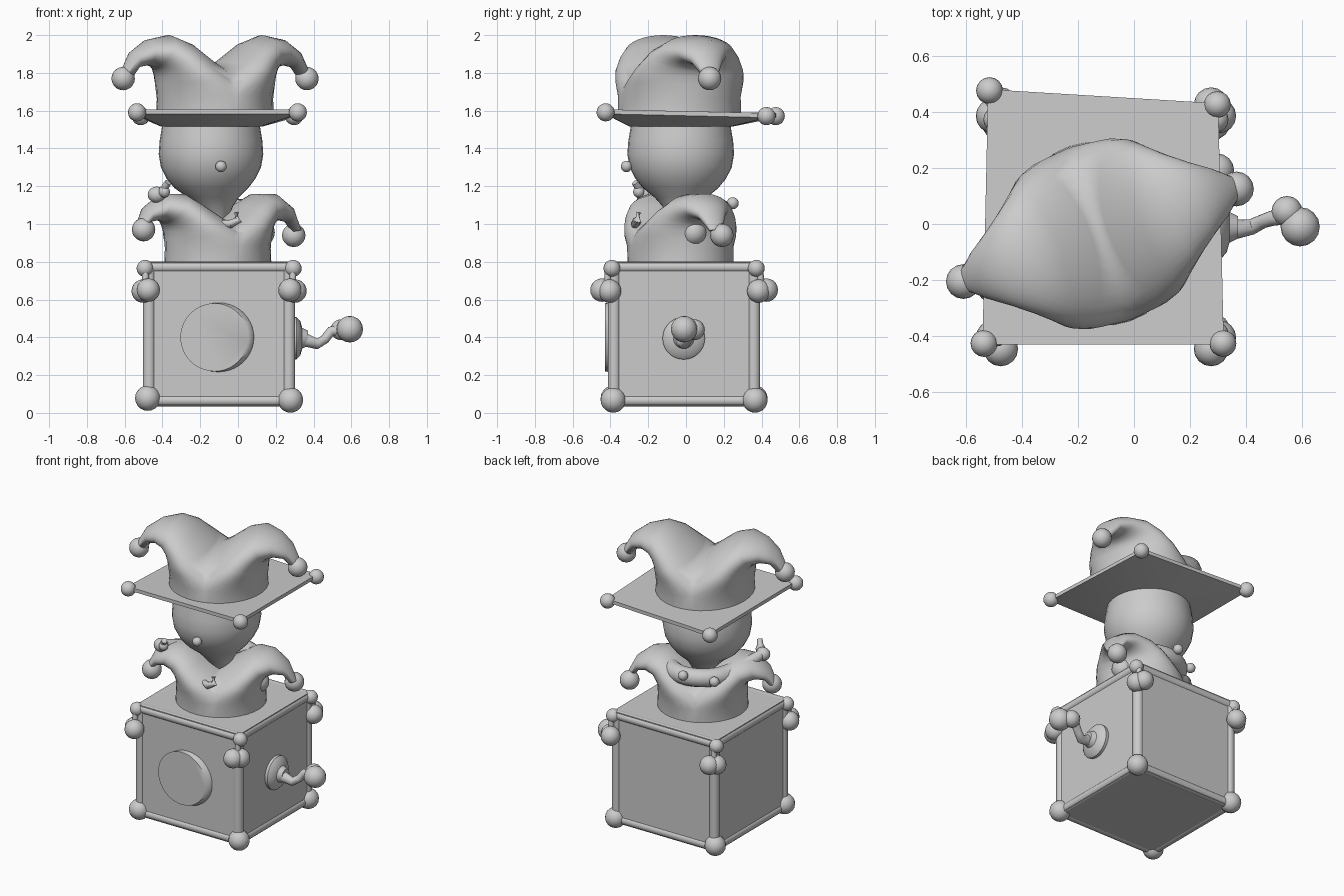
import bpy, bmesh, math
from mathutils import Vector as V, Matrix

if "Cube" in bpy.data.objects:
    bpy.data.objects.remove(bpy.data.objects["Cube"], do_unlink=True)

grey = bpy.data.materials.new("plain_grey")
grey.use_nodes = True
COLOUR = (0.6, 0.6, 0.6, 1)
grey.diffuse_color = COLOUR
grey.node_tree.nodes["Principled BSDF"].inputs["Base Color"].default_value = COLOUR


def finish(name, bm, angle=40):
    bmesh.ops.recalc_face_normals(bm, faces=bm.faces)
    mesh = bpy.data.meshes.new(name)
    bm.to_mesh(mesh)
    bm.free()
    ob = bpy.data.objects.new(name, mesh)
    bpy.context.collection.objects.link(ob)
    mesh.materials.append(grey)
    bpy.ops.object.select_all(action='DESELECT')
    ob.select_set(True)
    bpy.context.view_layer.objects.active = ob
    bpy.ops.object.shade_smooth_by_angle(angle=math.radians(angle))
    return ob


def skin(rings, n=32):
    """Skin a row of ellipses, each given as (centre, half axis, half axis)."""
    bm = bmesh.new()
    rows = []
    for c, a, b in rings:
        turns = [2 * math.pi * i / n for i in range(n)]
        rows.append([bm.verts.new(V(c) + V(a) * math.cos(t) + V(b) * math.sin(t)) for t in turns])
    for r, s in zip(rows, rows[1:]):
        for i in range(n):
            j = (i + 1) % n
            bm.faces.new((r[i], r[j], s[j], s[i]))
    bm.faces.new(rows[0])
    bm.faces.new(rows[-1])
    return bm


def ball(name, pos, r, scale=(1, 1, 1)):
    bm = bmesh.new()
    bmesh.ops.create_uvsphere(bm, u_segments=16, v_segments=10, radius=r)
    for v in bm.verts:
        v.co = V(p * s for p, s in zip(v.co, scale)) + V(pos)
    return finish(name, bm)


def tube(name, points, radii):
    """Round tube along a path."""
    pts = [V(p) for p in points]
    rings = []
    for i, (p, r) in enumerate(zip(pts, radii)):
        d = (pts[min(i + 1, len(pts) - 1)] - pts[max(i - 1, 0)]).normalized()
        side = d.cross(V((0, 1, 0)) if abs(d.z) > 0.9 else V((0, 0, 1))).normalized()
        rings.append((p, side * r, d.cross(side) * r))
    return finish(name, skin(rings, 16))


def two_horns(name, centre, degrees, sections):
    """Two opposite drooping points; each section is outer (u, z), inner (u, z), half width."""
    t = math.radians(degrees)
    u, w = V((math.cos(t), math.sin(t), 0)), V((-math.sin(t), math.cos(t), 0))
    rings = []
    for uo, zo, ui, zi, width in sections:
        o, i = u * uo + V((0, 0, zo)), u * ui + V((0, 0, zi))
        rings.append(((o + i) / 2, (o - i) / 2, w * width))
    bm = skin(rings)
    # Keep one half, then copy it half a turn round and weld the valley
    bmesh.ops.bisect_plane(bm, geom=bm.verts[:] + bm.edges[:] + bm.faces[:],
                           plane_co=(0, 0, 0), plane_no=u, clear_inner=True)
    copy = bmesh.ops.duplicate(bm, geom=bm.verts[:] + bm.edges[:] + bm.faces[:])["geom"]
    bmesh.ops.rotate(bm, verts=[g for g in copy if isinstance(g, bmesh.types.BMVert)],
                     matrix=Matrix.Rotation(math.pi, 3, 'Z'))
    bmesh.ops.remove_doubles(bm, verts=bm.verts, dist=0.002)
    bmesh.ops.translate(bm, verts=bm.verts, vec=centre)
    return finish(name, bm, 75)


# Box: panels, rounded edge rails, corner balls and hanging bells
BX, BY = -0.1, -0.01
bm = bmesh.new()
bmesh.ops.create_cube(bm, size=1)
for v in bm.verts:
    v.co = V((BX + v.co.x * 0.78, BY + v.co.y * 0.78, 0.42 + v.co.z * 0.76))
finish("box_panels", bm)

E = 0.37
for s in (-1, 1):
    for z in (0.065, 0.772):
        tube("box_rail_x", [(BX - E, BY + s * E, z), (BX + E, BY + s * E, z)], [0.03] * 2)
        tube("box_rail_y", [(BX + s * E, BY - E, z), (BX + s * E, BY + E, z)], [0.03] * 2)
    for t in (-1, 1):
        x, y = BX + s * E, BY + t * E
        tube("box_post", [(x, y, 0.06), (x, y, 0.775)], [0.033] * 2)
        ball("foot_ball", (x + s * 0.008, y + t * 0.005, 0.073 - s * 0.005), 0.067)
        ball("corner_ball", (x + s * 0.022, y + t * 0.012, 0.765), 0.045)
        ball("bell_a", (x + s * 0.005, y + t * 0.065, 0.65), 0.062)
        ball("bell_b", (x + s * 0.032, y + t * 0.025, 0.645), 0.062)
        tube("bell_cord", [(x + s * 0.02, y + t * 0.03, 0.77), (x + s * 0.02, y + t * 0.04, 0.66)], [0.018] * 2)

# Round plaque on the front
finish("front_plaque", skin([((-0.10, -0.39, 0.4), (0.187, 0, 0), (0, 0, 0.183)),
                             ((-0.105, -0.41, 0.4), (0.187, 0, 0), (0, 0, 0.183)),
                             ((-0.125, -0.43, 0.4), (0.18, 0, 0), (0, 0, 0.18))], 40))

# Crank on the side
PLATE = ((0.28, 0.11), (0.31, 0.112), (0.33, 0.09), (0.34, 0.055), (0.37, 0.04))
finish("crank_plate", skin([((x, -0.012, 0.395), (0, r, 0), (0, 0, r)) for x, r in PLATE]))
tube("crank_arm", [(0.3, -0.01, 0.4), (0.36, -0.02, 0.385), (0.42, -0.01, 0.365),
                   (0.46, 0.01, 0.39), (0.49, 0.02, 0.43), (0.55, 0.03, 0.44)],
     [0.045, 0.035, 0.028, 0.025, 0.027, 0.03])
ball("crank_knuckle", (0.545, 0.045, 0.44), 0.055)
ball("crank_knob", (0.592, -0.01, 0.443), 0.07)

# Torso: two shoulder points with bells
TORSO = [(.285, .78, -.285, .78, .28), (.28, .87, -.27, .90, .28), (.28, .92, -.12, .98, .275),
         (.28, .96, .0, 1.03, .255), (.29, .99, .11, 1.10, .225), (.31, 1.01, .21, 1.16, .18),
         (.35, 1.02, .32, 1.16, .13), (.40, 1.01, .42, 1.09, .08), (.43, .96, .48, .97, .035)]
two_horns("torso", (-0.107, -0.03, 0), 24, TORSO)
ball("left_shoulder_bell", (0.295, 0.19, 0.94), 0.062)
ball("right_shoulder_bell", (-0.5, -0.22, 0.97), 0.062)
ball("hip_bump", (0.125, 0.04, 0.955), 0.07)

# Arm wrapping round the back to the raised hand
arc = [math.radians(a) for a in range(50, 172, 12)]
path = [(-0.11 + 0.21 * math.cos(a), -0.03 + 0.21 * math.sin(a), 1.075) for a in arc]
path += [(-0.36, -0.07, 1.1), (-0.4, -0.14, 1.13), (-0.43, -0.21, 1.16)]
tube("arm", path, [0.058] * len(arc) + [0.05, 0.04, 0.03])
for a, z in ((98, 1.11), (138, 1.08)):
    a = math.radians(a)
    ball("back_button", (-0.11 + 0.29 * math.cos(a), -0.03 + 0.28 * math.sin(a), z), 0.032)
ball("hand", (-0.43, -0.22, 1.155), 0.048, (1, 0.9, 0.9))
ball("thumb", (-0.39, -0.25, 1.17), 0.03)
tube("finger", [(-0.41, -0.23, 1.16), (-0.37, -0.27, 1.22)], [0.022, 0.018])
ball("front_button", (-0.15, -0.28, 0.98), 0.025)
tube("front_hook", [(-0.08, -0.25, 1.0), (-0.04, -0.27, 1.0), (0, -0.26, 1.02), (-0.01, -0.25, 1.06)],
     [0.02, 0.022, 0.022, 0.015])

# Head and nose
HEAD = ((1.0, .04), (1.05, .065), (1.1, .1), (1.14, .135), (1.19, .195), (1.24, .235),
        (1.3, .265), (1.37, .277), (1.44, .272), (1.5, .262), (1.55, .255))
finish("head", skin([((-0.143 + max(0, 1.2 - z) * 0.2, -0.028, z), (r, 0, 0), (0, r * 1.02, 0))
                     for z, r in HEAD]))
ball("nose", (-0.09, -0.315, 1.305), 0.03)

# Hat brim: square plate tapering down to the head, with corner bells
CORNERS = [(-.52, .48, 1.575), (.30, .43, 1.575), (.32, -.43, 1.595), (-.54, -.43, 1.595)]
bm = bmesh.new()
for c in CORNERS:
    for dz in (-0.012, 0.012):
        bm.verts.new(V(c) + V((0, 0, dz)))
for i in range(32):
    a = math.pi * i / 16
    bm.verts.new((-0.14 + 0.265 * math.cos(a), -0.028 + 0.27 * math.sin(a), 1.515))
bmesh.ops.convex_hull(bm, input=bm.verts)
finish("hat_brim", bm, 25)
for c in CORNERS:
    ball("brim_bell", V(c) * 0.99 + V((0, 0, 0.012)), 0.048)

# Hat crown: two drooping points with bells
HAT = [(.31, 1.58, -.31, 1.58, .33), (.305, 1.66, -.28, 1.70, .325), (.31, 1.74, -.10, 1.78, .315),
       (.31, 1.78, .03, 1.86, .295), (.32, 1.81, .15, 1.955, .25), (.34, 1.83, .26, 2.0, .2),
       (.38, 1.84, .38, 1.975, .14), (.43, 1.83, .47, 1.91, .09), (.46, 1.78, .53, 1.80, .045)]
two_horns("hat_crown", (-0.122, -0.035, 0), 19, HAT)
ball("left_hat_bell", (0.365, 0.125, 1.77), 0.062)
ball("right_hat_bell", (-0.608, -0.205, 1.77), 0.062)
